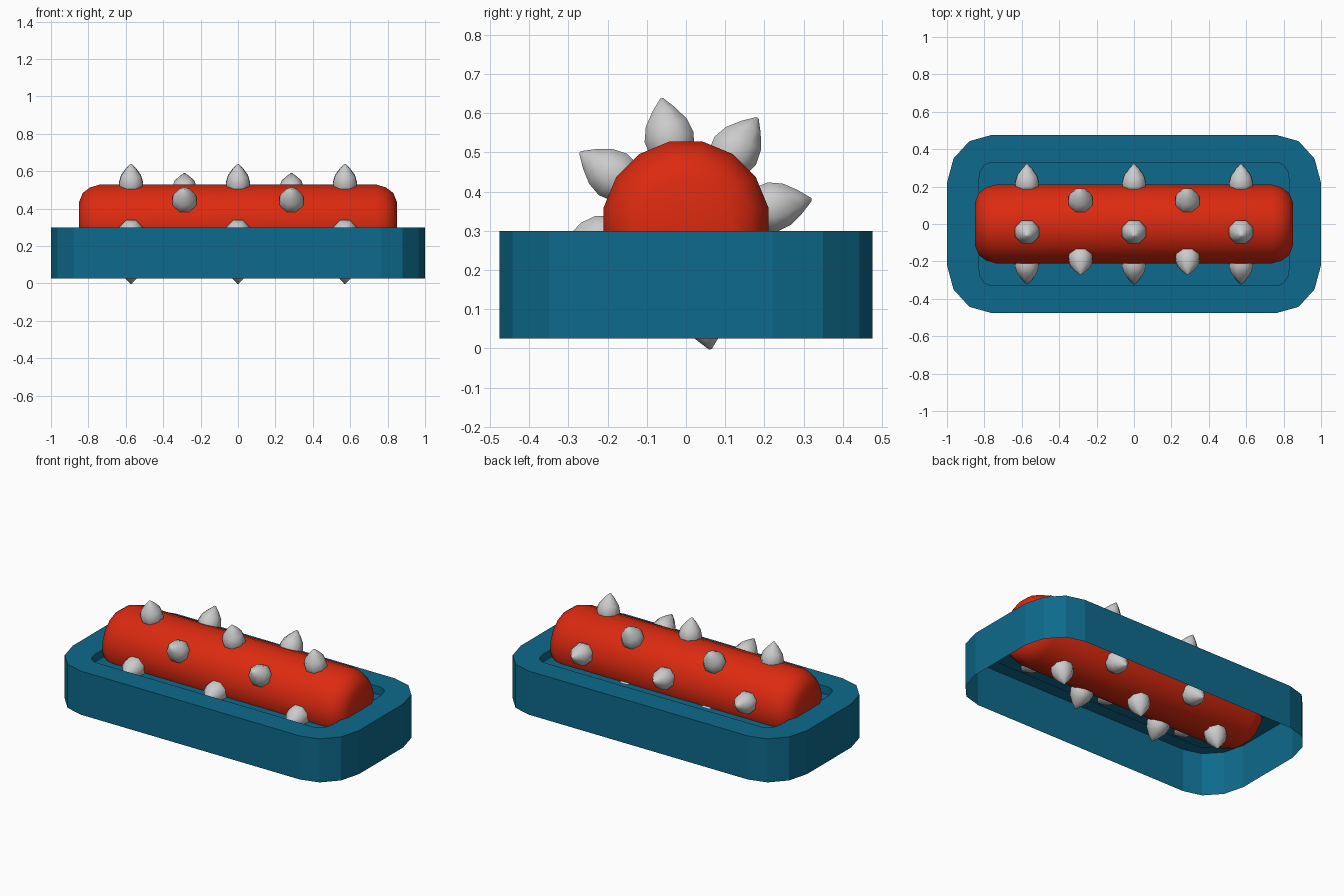
import bpy, math
from mathutils import Matrix, Vector

if "Cube" in bpy.data.objects:
    bpy.data.objects.remove(bpy.data.objects["Cube"])

AXIS_Z = 0.318


def material(name, rgb):
    m = bpy.data.materials.new(name)
    m.diffuse_color = (*rgb, 1)
    m.use_nodes = True
    m.node_tree.nodes["Principled BSDF"].inputs["Base Color"].default_value = m.diffuse_color
    return m


def make(name, verts, faces, mat=None, smooth=False):
    mesh = bpy.data.meshes.new(name)
    mesh.from_pydata(verts, [], faces)
    mesh.update()
    ob = bpy.data.objects.new(name, mesh)
    bpy.context.collection.objects.link(ob)
    if mat:
        mesh.materials.append(mat)
    for p in mesh.polygons:
        p.use_smooth = smooth
    return ob


def bridge(rings, n):
    return [(r * n + i, r * n + (i + 1) % n, (r + 1) * n + (i + 1) % n, (r + 1) * n + i)
            for r in range(rings - 1) for i in range(n)]


def lathe(profile, n, phase=0.0):
    """Turn (radius, height) pairs about z, with closed ends."""
    verts = [(r * math.cos(phase + math.tau * i / n), r * math.sin(phase + math.tau * i / n), h)
             for r, h in profile for i in range(n)]
    faces = bridge(len(profile), n)
    last = (len(profile) - 1) * n
    faces += [tuple(reversed(range(n))), tuple(range(last, last + n))]
    return verts, faces


def loop(corner, z):
    """Mirror one corner (+x, +y) into a closed counter-clockwise outline."""
    c = corner[::-1]
    pts = c + [(-x, y) for x, y in corner] + [(-x, -y) for x, y in c] + [(x, -y) for x, y in corner]
    return [(x, y, z) for x, y in pts]


teal = material("teal", (0.004, 0.144, 0.262))
red = material("red", (0.72, 0.023, 0.005))

# Frame: open-bottomed shell with a recessed opening around the roller
outer = [(0.765, 0.475), (0.88, 0.443), (0.965, 0.35), (1.0, 0.22)]
rim = [(0.765, 0.33), (0.80, 0.315), (0.822, 0.28), (0.83, 0.235)]
opening = [(0.74, 0.195), (0.78, 0.18), (0.81, 0.15), (0.82, 0.10)]
rings = [loop(outer, 0.025), loop(outer, 0.30), loop(rim, 0.30),
         loop(rim, 0.25), loop(opening, 0.25)]
make("frame", sum(rings, []), bridge(len(rings), len(rings[0])), teal)

# Roller with rounded ends, lying along x
R = 0.21 / math.cos(math.pi / 16)
half = [(0.55, 0.85), (0.79, 0.83), (0.93, 0.79), (1.0, 0.74)]
profile = [(k * R, -x) for k, x in half] + [(k * R, x) for k, x in half[::-1]]
v, f = lathe(profile, 16, math.pi / 16)
roller = make("roller", v, f, red, True)
roller.data.transform(Matrix.Translation((0, 0, AXIS_Z)) @ Matrix.Rotation(math.pi / 2, 4, 'Y'))
bpy.context.view_layer.objects.active = roller
roller.select_set(True)
bpy.ops.object.shade_smooth_by_angle(angle=math.radians(50))

# Spikes: eight rows around the roller, alternating three and two
spike = [(0.045, 0.15), (0.062, 0.19), (0.069, 0.225), (0.058, 0.262), (0.032, 0.297), (0.004, 0.326)]
v, f = lathe(spike, 8, math.pi / 8)
for row in range(8):
    a = math.radians(11 + 45 * row)
    turn = Vector((0, math.cos(a), math.sin(a))).to_track_quat('Z', 'X').to_matrix().to_4x4()
    for x in ((-0.572, 0, 0.572) if row % 2 == 0 else (-0.286, 0.286)):
        ob = make("spike", v, f, None, True)
        ob.data.transform(Matrix.Translation((x, 0, AXIS_Z)) @ turn)
